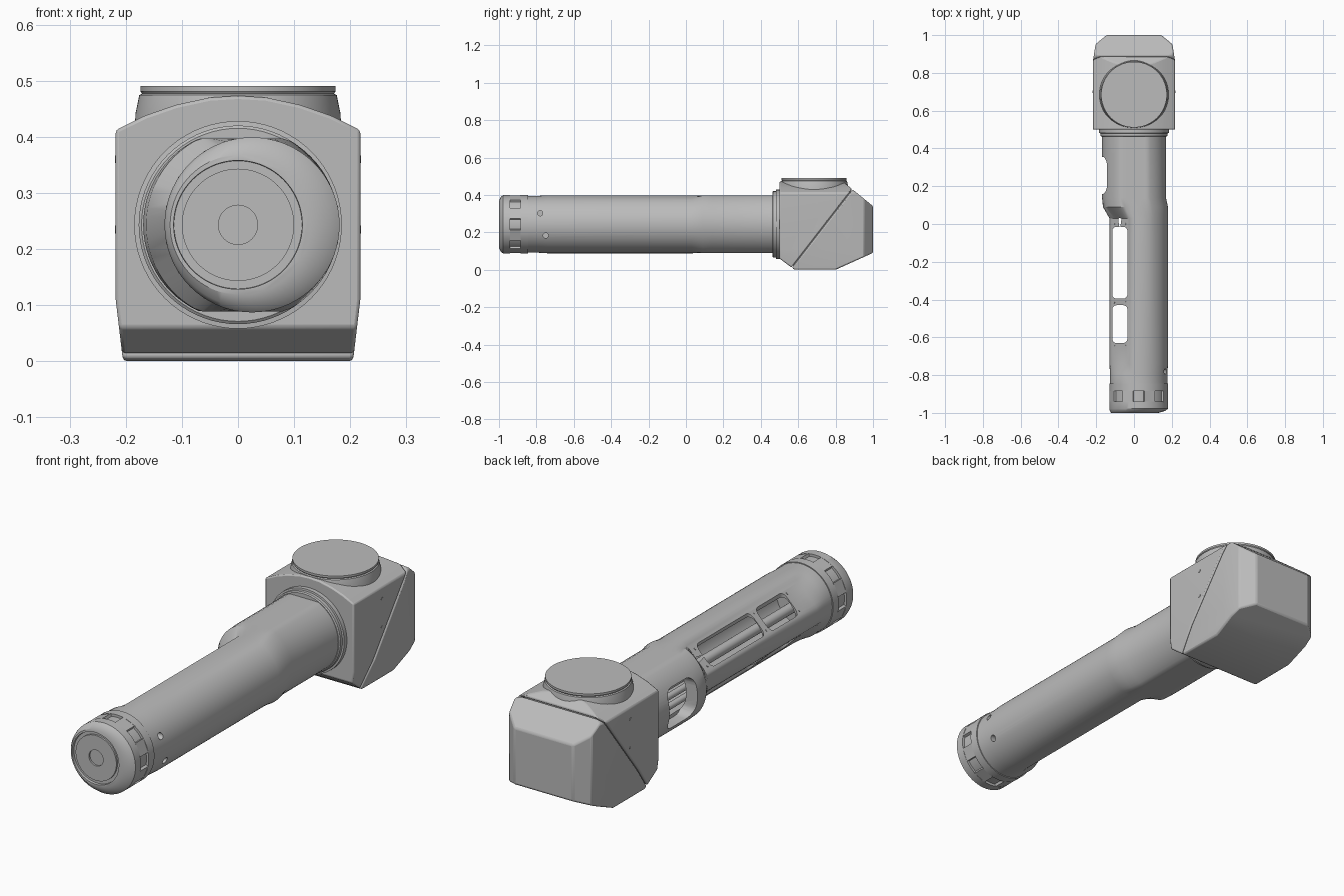
import bpy, bmesh, math
from mathutils import Vector, Matrix

if "Cube" in bpy.data.objects:
    bpy.data.objects.remove(bpy.data.objects["Cube"])

MID = 0.243          # height of the tube axis
OFF = 0.025          # sideways offset of the slim tube

grey = bpy.data.materials.new("plain grey")
grey.use_nodes = True
grey.diffuse_color = (0.5, 0.5, 0.5, 1)
grey.node_tree.nodes["Principled BSDF"].inputs["Base Color"].default_value = (0.5, 0.5, 0.5, 1)


def finish(name, bm):
    bmesh.ops.recalc_face_normals(bm, faces=bm.faces)
    mesh = bpy.data.meshes.new(name)
    bm.to_mesh(mesh)
    bm.free()
    mesh.materials.append(grey)
    ob = bpy.data.objects.new(name, mesh)
    bpy.context.collection.objects.link(ob)
    return ob


def activate(ob):
    bpy.ops.object.select_all(action='DESELECT')
    ob.select_set(True)
    bpy.context.view_layer.objects.active = ob


def smooth(ob, angle=30):
    activate(ob)
    bpy.ops.object.shade_smooth_by_angle(angle=math.radians(angle))


def ring(y, cx, radius, flats=(), depth=1, n=72):
    """Circle around the tube axis, flattened towards the given angles."""
    pts = []
    for i in range(n):
        a = math.tau * i / n
        r = radius
        for f in flats:
            c = math.cos(a - math.radians(f))
            if c > 0.1:
                r = min(r, depth / c)
        pts.append(Vector((cx + r * math.cos(a), y, MID + r * math.sin(a))))
    return pts


def loft(name, rings):
    bm = bmesh.new()
    loops = [[bm.verts.new(p) for p in r] for r in rings]
    n = len(loops[0])
    for a, b in zip(loops, loops[1:]):
        for i in range(n):
            j = (i + 1) % n
            bm.faces.new((a[i], a[j], b[j], b[i]))
    bm.faces.new(loops[0])
    bm.faces.new(loops[-1][::-1])
    return finish(name, bm)


def box(name, lo, hi, axis=None, round_by=0):
    """Box between two corners; edges along one axis can be rounded."""
    lo, hi = Vector(lo), Vector(hi)
    bm = bmesh.new()
    bmesh.ops.create_cube(bm, size=1, matrix=Matrix.Translation((lo + hi) / 2) @ Matrix.Diagonal((hi - lo).to_4d()))
    if round_by:
        edges = [e for e in bm.edges if abs((e.verts[0].co - e.verts[1].co).normalized()[axis]) > 0.9]
        bmesh.ops.bevel(bm, geom=edges, offset=round_by, segments=5, profile=0.5, affect='EDGES')
    return finish(name, bm)


def subtract(ob, cutter):
    cutter.hide_render = True
    mod = ob.modifiers.new("cut", 'BOOLEAN')
    mod.operation, mod.solver, mod.object = 'DIFFERENCE', 'EXACT', cutter
    activate(ob)
    bpy.ops.object.modifier_apply(modifier=mod.name)
    bpy.data.objects.remove(cutter)


def rod(name, start, end, radius, n=20):
    start, end = Vector(start), Vector(end)
    bm = bmesh.new()
    d = end - start
    m = Matrix.Translation((start + end) / 2) @ d.to_track_quat('Z', 'Y').to_matrix().to_4x4()
    bmesh.ops.create_cone(bm, cap_ends=True, segments=n, radius1=radius, radius2=radius, depth=d.length, matrix=m)
    ob = finish(name, bm)
    smooth(ob)
    return ob


# Hollow arm tube: round end, two flattened flanks, wider root
side, level = (135, 225), (90, 270)
tube = loft("arm_tube", [
    ring(-0.86, OFF, 0.152, side, 0.156), ring(-0.79, OFF, 0.152, side, 0.156),
    ring(-0.74, OFF, 0.155, side, 0.132), ring(0.03, OFF, 0.155, side, 0.132),
    ring(0.09, 0.008, 0.172, level, 0.154), ring(0.14, 0, 0.169, level, 0.154),
    ring(0.5, 0, 0.169, level, 0.154)])
subtract(tube, loft("tube_bore", [ring(-0.83, 0.018, 0.119), ring(0.47, 0.008, 0.125)]))
for y0, y1 in ((-0.395, -0.015), (-0.63, -0.43)):
    subtract(tube, box("window_cutter", (-0.115, y0, -0.1), (-0.035, y1, 0.6), 2, 0.022))
subtract(tube, box("hatch_cutter", (-0.3, 0.16, MID - 0.09), (-0.09, 0.355, MID + 0.09), 0, 0.045))
for y, z in ((-0.78, 0.302), (-0.75, 0.183)):
    subtract(tube, rod("screw_hole_cutter", (0.13, y, z), (0.3, y, z), 0.014))
smooth(tube)

# Cable rods inside the tube
rod("inner_rod", (0.005, -0.84, MID), (0.005, 0.48, MID), 0.022)
for z in (-0.045, 0.0, 0.045):
    rod("root_cable", (-0.075, 0.05, MID + z), (-0.075, 0.47, MID + z), 0.014)

# Screws along the window frames, top and bottom
for s in (1, -1):
    for y in (-0.645, -0.415, 0.0):
        for x in (-0.105, -0.045):
            c = Vector((x, y, MID + s * (0.132 * math.sqrt(2) + x - OFF)))
            n = Vector((-1, 0, s)).normalized()
            rod("window_screw", c - n * 0.004, c + n * 0.002, 0.005, 10)

# End cap with stepped face, lugged groove and collar
cap = loft("end_cap", [ring(-0.94, OFF, 0.156), ring(-0.978, OFF, 0.156),
                       ring(-0.99, 0.018, 0.146), ring(-1.0, 0.004, 0.125)])
recess = loft("recess_cutter", [ring(-1.05, 0, 0.118), ring(-0.988, 0, 0.114)])
subtract(cap, recess)
smooth(cap)
plug = loft("cap_plug", [ring(-0.98, 0, 0.1), ring(-0.996, 0, 0.1)])
subtract(plug, rod("bore_cutter", (0, -1.1, MID), (0, -0.985, MID), 0.035, 32))
smooth(plug)
smooth(loft("cap_groove", [ring(-0.95, OFF, 0.145), ring(-0.87, OFF, 0.145)]))
smooth(loft("cap_collar", [ring(-0.885, OFF, 0.156), ring(-0.845, OFF, 0.156)]))
for i in range(8):
    lug = box("cap_lug", (-0.03, -0.942, 0.135), (0.03, -0.883, 0.154))
    lug.matrix_world = Matrix.Translation((OFF, 0, MID)) @ Matrix.Rotation(math.tau * (i + 0.5) / 8, 4, 'Y')

# Root flange against the joint housing
smooth(loft("root_flange", [ring(0.462, 0, 0.172), ring(0.466, 0, 0.177), ring(0.48, 0, 0.177),
                            ring(0.481, 0, 0.185), ring(0.51, 0, 0.185)]))


def housing(name, shrink=0, extra=()):
    """Convex joint body made by slicing a block with planes."""
    bm = bmesh.new()
    bmesh.ops.create_cube(bm, size=1, matrix=Matrix.Translation((0, 0.75, 0.24)) @ Matrix.Diagonal((0.436, 0.5, 0.48, 1)))
    planes = list(extra)
    # slopes across the side profile, as (y, z) and direction
    planes += [((0, 0.5, 0.06), (0, -0.06, -0.08)), ((0, 0.8, 0), (0, 0.09, -0.2)),
               ((0, 1.0, 0.34), (0, 0.09, 0.11))]
    arch = [(0.218, 0.412), (0.165, 0.438), (0.11, 0.457), (0.05, 0.47), (0, 0.473)]
    for s in (1, -1):
        for (x0, z0), (x1, z1) in zip(arch, arch[1:]):
            planes.append(((s * x0, 0, z0), (s * (z1 - z0), 0, x0 - x1)))
        planes.append(((s * 0.205, 0, 0), (s * 0.11, 0, -0.013)))
        planes.append(((s * 0.218, 0.86, 0), (s * 0.1, 0.016, 0)))
        planes.append(((s * 0.145, 1.0, 0), (s * 0.045, 0.055, 0)))
    for p, n in planes:
        res = bmesh.ops.bisect_plane(bm, geom=bm.verts[:] + bm.edges[:] + bm.faces[:], dist=1e-5,
                                     plane_co=p, plane_no=Vector(n).normalized(), clear_outer=True)
        bmesh.ops.holes_fill(bm, edges=[e for e in bm.edges if e.is_boundary], sides=0)
    ob = finish(name, bm)
    if shrink:
        c = Vector((0, 0.74, 0.24))
        ob.data.transform(Matrix.Translation(c) @ Matrix.Scale(1 - shrink, 4) @ Matrix.Translation(-c))
    else:
        bev = ob.modifiers.new("soft edges", 'BEVEL')
        bev.width, bev.segments, bev.limit_method = 0.007, 2, 'ANGLE'
        bev.angle_limit = math.radians(25)
    smooth(ob)
    return ob


# Joint body and rear cover, parted by a slanted seam over an inner core
seam = Vector((0, 0.40, -0.31)).normalized()
point = Vector((0, 0.735, 0.23))
housing("joint_body", extra=[(point - seam * 0.002, seam)])
housing("rear_cover", extra=[(point + seam * 0.002, -seam)])
housing("joint_core", shrink=0.04)

# Round mounting face on top
bm = bmesh.new()
loops = []
for z, r in ((0.38, 0.184), (0.44, 0.183), (0.474, 0.176), (0.477, 0.171), (0.481, 0.174), (0.49, 0.174)):
    loops.append(bmesh.ops.create_circle(bm, segments=72, radius=r, matrix=Matrix.Translation((0, 0.685, z)))["verts"])
for a, b in zip(loops, loops[1:]):
    for i in range(72):
        j = (i + 1) % 72
        bm.faces.new((a[i], a[j], b[j], b[i]))
bm.faces.new(loops[-1])
smooth(finish("mounting_face", bm))

# Small screws on both sides of the joint
for s in (1, -1):
    for z in (0.36, 0.235):
        rod("joint_screw", (s * 0.21, 0.7, z), (s * 0.2195, 0.7, z), 0.007, 12)
